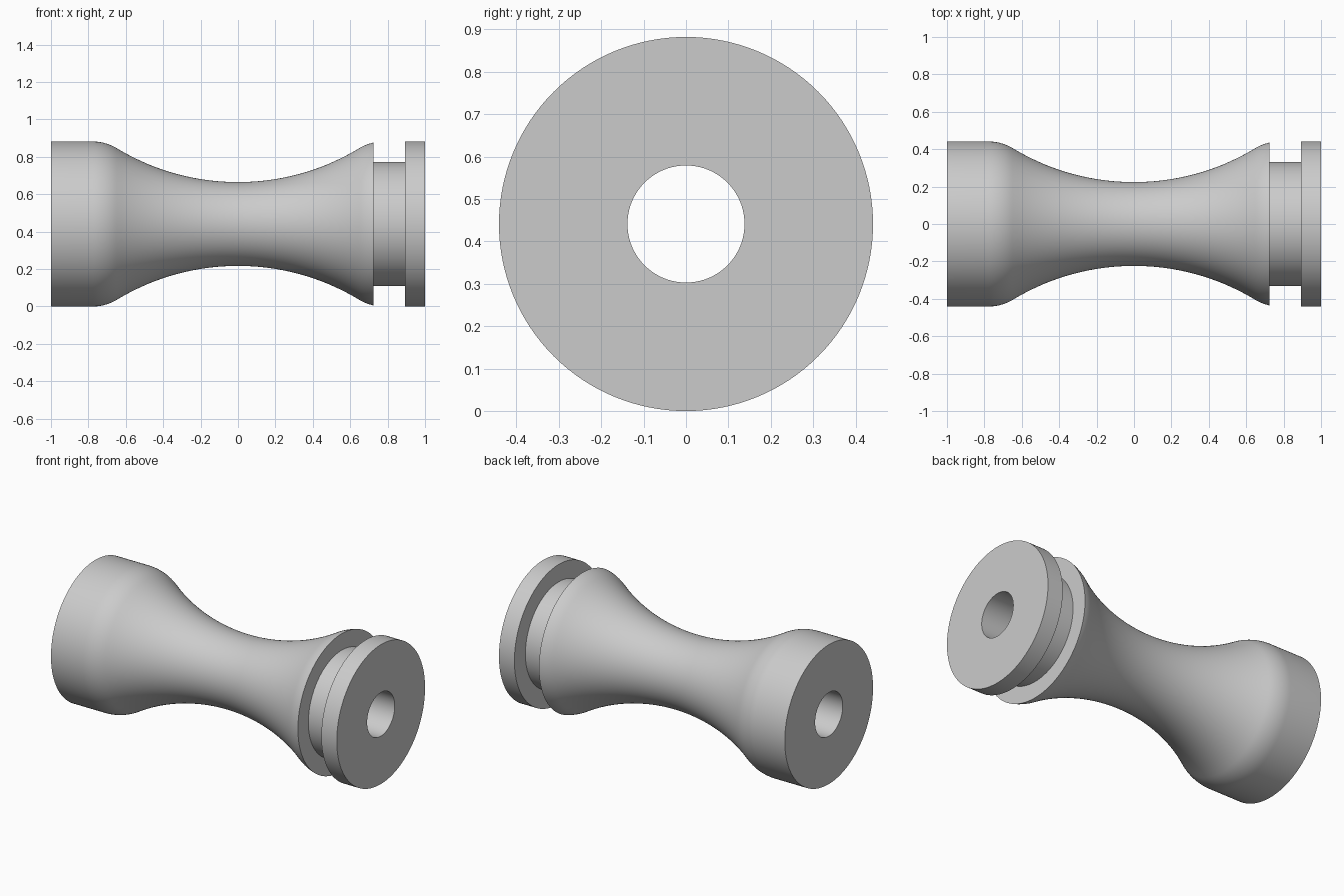
import bpy, bmesh, math
from mathutils import Vector

cube = bpy.data.objects.get("Cube")
if cube:
    bpy.data.objects.remove(cube, do_unlink=True)

OUTER, BORE, WAIST, GROOVE = 0.441, 0.138, 0.224, 0.331
GROOVE_START, GROOVE_END = 0.724, 0.892
SWEEP, FILLET = 1.25, 0.25      # radii of the waist arc and the rim fillet
SEGMENTS = 128

# The fillet is tangent to both the rim and the waist arc
reach = SWEEP + FILLET
fillet_x = math.sqrt(reach ** 2 - (reach - (OUTER - WAIST)) ** 2)
join_x = fillet_x * SWEEP / reach


def radius_at(x):
    """Radius of the waisted body at a position along its axis."""
    x = abs(x)
    if x >= fillet_x:
        return OUTER
    if x > join_x:
        return OUTER - FILLET + math.sqrt(FILLET ** 2 - (fillet_x - x) ** 2)
    return WAIST + SWEEP - math.sqrt(SWEEP ** 2 - x ** 2)


def spread(a, b, n):
    return [a + (b - a) * i / n for i in range(n)]


# Closed half-section: left rim, waist, groove, right flange, bore
stations = (spread(-fillet_x, -join_x, 10) + spread(-join_x, join_x, 48)
            + spread(join_x, GROOVE_START, 6) + [GROOVE_START])
profile = [(-1, BORE), (-1, OUTER)]
profile += [(x, radius_at(x)) for x in stations]
profile += [(GROOVE_START, GROOVE), (GROOVE_END, GROOVE),
            (GROOVE_END, OUTER), (1, OUTER), (1, BORE)]

# Revolve the section around the long axis
bm = bmesh.new()
verts = [bm.verts.new((x, 0, r)) for x, r in profile]
edges = [bm.edges.new((v, verts[(i + 1) % len(verts)])) for i, v in enumerate(verts)]
bmesh.ops.spin(bm, geom=verts + edges, cent=(0, 0, 0), axis=(1, 0, 0),
               angle=math.tau, steps=SEGMENTS, use_merge=True)
bmesh.ops.remove_doubles(bm, verts=bm.verts, dist=0.0001)
bmesh.ops.recalc_face_normals(bm, faces=bm.faces)
bmesh.ops.translate(bm, verts=bm.verts, vec=Vector((0, 0, OUTER)))
mesh = bpy.data.meshes.new("grooved_roller")
bm.to_mesh(mesh)
bm.free()

# Plain grey material
grey = bpy.data.materials.new("light grey")
grey.use_nodes = True
colour = (0.6, 0.6, 0.6, 1)
grey.diffuse_color = colour
grey.node_tree.nodes["Principled BSDF"].inputs["Base Color"].default_value = colour
mesh.materials.append(grey)

roller = bpy.data.objects.new("grooved_roller", mesh)
bpy.context.collection.objects.link(roller)
bpy.ops.object.select_all(action="DESELECT")
roller.select_set(True)
bpy.context.view_layer.objects.active = roller
bpy.ops.object.shade_smooth_by_angle(angle=math.radians(25))
